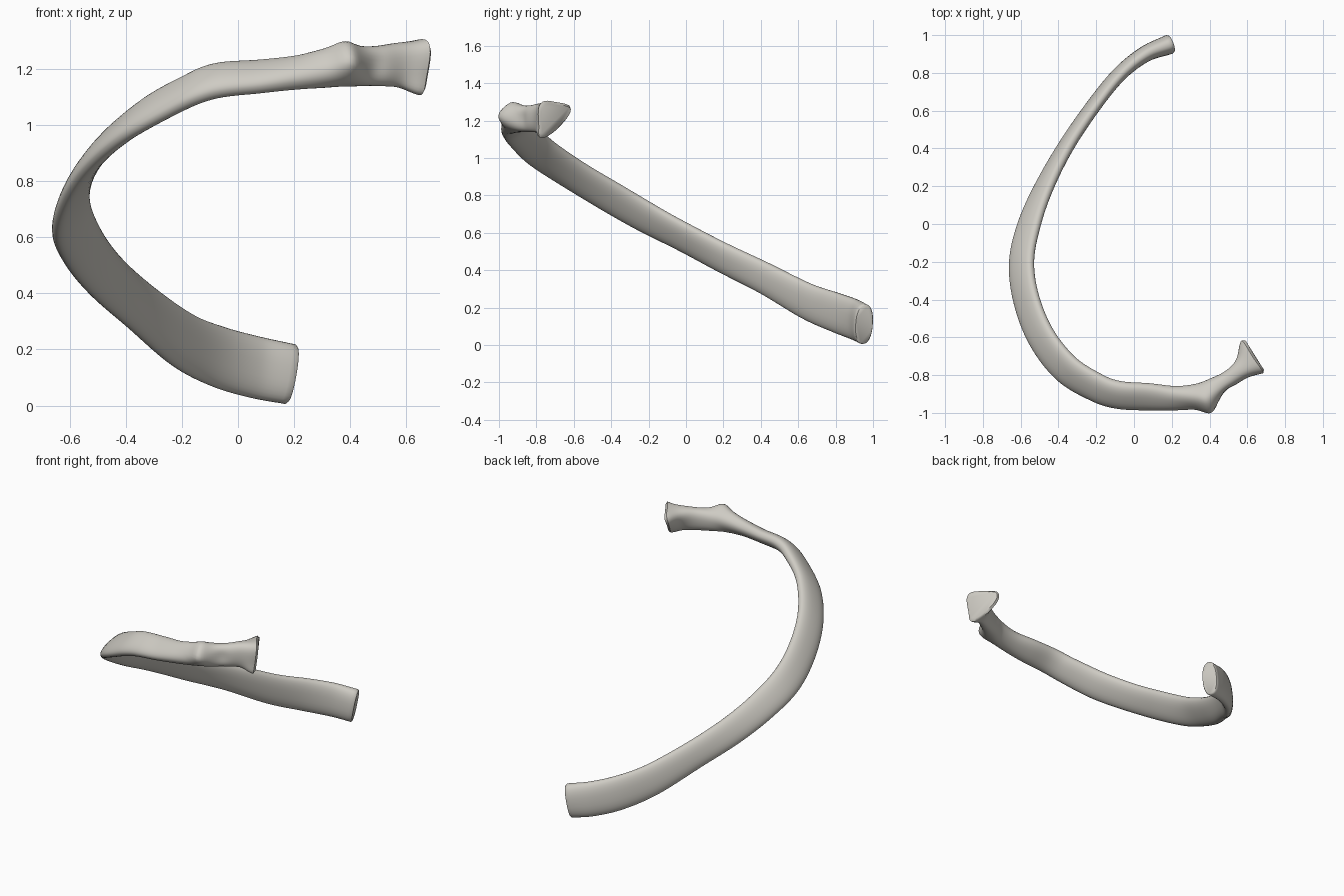
import bpy, bmesh, math
from mathutils import Vector

cube = bpy.data.objects.get("Cube")
if cube:
    bpy.data.objects.remove(cube, do_unlink=True)

SIDES, STEPS = 32, 7

# Stations from the front tip to the head:
# x, y, z, half height, half thickness, inward lean (degrees), top flare
stations = [
    (.185, .95, .112, .108, .052, 0, 0),
    (.06, .90, .137, .110, .043, 2, 0),
    (-.07, .80, .174, .108, .038, 5, 0),
    (-.20, .645, .235, .100, .036, 8, 0),
    (-.355, .42, .357, .089, .037, 12, 0),
    (-.475, .20, .465, .089, .037, 22, 0),
    (-.555, 0, .57, .092, .037, 32, 0),
    (-.595, -.20, .675, .096, .037, 36, 0),
    (-.57, -.40, .79, .096, .037, 40, 0),
    (-.49, -.60, .91, .094, .037, 46, 0),
    (-.36, -.765, 1.02, .094, .038, 50, 0),
    (-.20, -.865, 1.11, .088, .040, 52, 0),
    (-.08, -.905, 1.157, .084, .042, 53, 0),
    (.08, -.915, 1.173, .080, .042, 55, 0),
    (.22, -.922, 1.188, .070, .048, 50, 0),
    (.34, -.91, 1.205, .070, .060, 30, 0),
    (.42, -.875, 1.208, .070, .058, 10, 0),
    (.50, -.825, 1.21, .072, .046, 5, .1),
    (.57, -.775, 1.213, .080, .050, 10, .3),
    (.632, -.728, 1.206, .094, .084, 18, .5),
]


def spline(p0, p1, p2, p3, t):
    """Smooth interpolation of one station value."""
    return 0.5 * (2 * p1 + (p2 - p0) * t + (2 * p0 - 5 * p1 + 4 * p2 - p3) * t * t
                  + (3 * p1 - p0 - 3 * p2 + p3) * t ** 3)


def resample(rows):
    first = [2 * a - b for a, b in zip(rows[0], rows[1])]
    last = [2 * a - b for a, b in zip(rows[-1], rows[-2])]
    ext = [first, *rows, last]
    out = [[spline(*vals, k / STEPS) for vals in zip(*ext[i:i + 4])]
           for i in range(len(rows) - 1) for k in range(STEPS)]
    return out + [list(rows[-1])]


def add_ring(bm, row, tangent, scale=1.0, shift=0.0):
    """One rounded cross-section set square to the path."""
    x, y, z, high, thick, lean, flare = row
    up = Vector((0, 0, 1))
    up = (up - tangent * up.dot(tangent)).normalized()
    inward = up.cross(tangent)
    a = math.radians(lean)
    tall = up * math.cos(a) + inward * math.sin(a)
    wide = inward * math.cos(a) - up * math.sin(a)
    centre = Vector((x, y, z)) + tangent * shift
    ring = []
    for i in range(SIDES):
        ang = math.tau * i / SIDES
        c, s = math.cos(ang), math.sin(ang)
        u = math.copysign(abs(c) ** 0.85, c)
        v = math.copysign(abs(s) ** 0.85, s)
        ring.append(bm.verts.new(centre + tall * v * high * scale
                                 + wide * u * thick * scale * (1 + flare * v)))
    return ring


# Loft the shaft, with softened rims at both ends
rows = resample(stations)
pts = [Vector(r[:3]) for r in rows]
last = len(rows) - 1
tans = [(pts[min(i + 1, last)] - pts[max(i - 1, 0)]).normalized() for i in range(last + 1)]
bm = bmesh.new()
rings = [add_ring(bm, rows[0], tans[0], .93, -.007)]
rings += [add_ring(bm, r, t) for r, t in zip(rows, tans)]
rings.append(add_ring(bm, rows[-1], tans[-1], .86, .012))
for a, b in zip(rings, rings[1:]):
    for i in range(SIDES):
        j = (i + 1) % SIDES
        bm.faces.new((a[i], a[j], b[j], b[i]))
bm.faces.new(rings[0])
bm.faces.new(list(reversed(rings[-1])))

# Swell the joint knob, hollow the neck, and pull out the head corner
swells = [
    (Vector((.40, -.96, 1.22)), Vector((.01, -.045, .01)), .055),
    (Vector((.385, -.92, 1.28)), Vector((0, -.01, .022)), .05),
    (Vector((.60, -.66, 1.26)), Vector((-.01, .04, .01)), .05),
    (Vector((.64, -.76, 1.12)), Vector((.01, -.02, -.01)), .05),
    (Vector((.48, -.88, 1.21)), Vector((-.005, .015, 0)), .05),
]
for v in bm.verts:
    start = v.co.copy()
    for centre, push, radius in swells:
        v.co += push * math.exp(-((start - centre).length / radius) ** 2)
bmesh.ops.recalc_face_normals(bm, faces=bm.faces)

mesh = bpy.data.meshes.new("rib_bone")
bm.to_mesh(mesh)
bm.free()
rib = bpy.data.objects.new("rib_bone", mesh)
bpy.context.collection.objects.link(rib)

# Bone colour
colour = (.62, .60, .55, 1)
bone = bpy.data.materials.new("pale_bone")
bone.use_nodes = True
bone.diffuse_color = colour
shader = next(n for n in bone.node_tree.nodes if n.type == "BSDF_PRINCIPLED")
shader.inputs["Base Color"].default_value = colour
shader.inputs["Roughness"].default_value = .7
mesh.materials.append(bone)

bpy.ops.object.select_all(action="DESELECT")
rib.select_set(True)
bpy.context.view_layer.objects.active = rib
bpy.ops.object.shade_smooth_by_angle(angle=math.radians(50))
